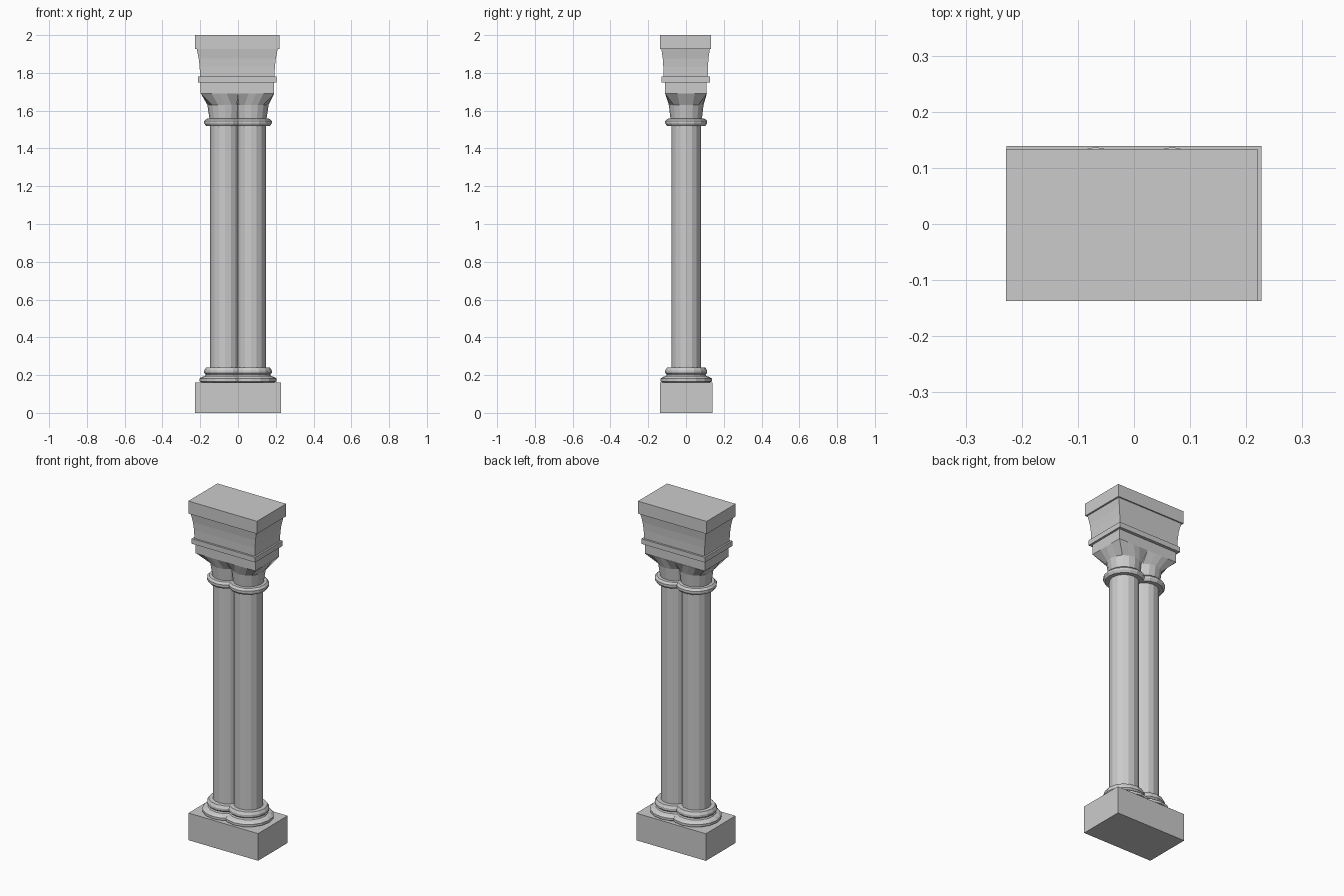
import bpy, bmesh
from math import cos, sin, pi

if "Cube" in bpy.data.objects:
    bpy.data.objects.remove(bpy.data.objects["Cube"])

SIDES = 16
COL_X, COL_Y = 0.068, 0.001


def make_object(name, rings):
    """Skin a stack of equal-length vertex rings and cap both ends."""
    bm = bmesh.new()
    loops = [[bm.verts.new(p) for p in ring] for ring in rings]
    n = len(loops[0])
    for a, b in zip(loops, loops[1:]):
        for i in range(n):
            j = (i + 1) % n
            bm.faces.new((a[i], a[j], b[j], b[i]))
    bm.faces.new(loops[0][::-1])
    bm.faces.new(loops[-1])
    bmesh.ops.recalc_face_normals(bm, faces=bm.faces)
    mesh = bpy.data.meshes.new(name)
    bm.to_mesh(mesh)
    bm.free()
    obj = bpy.data.objects.new(name, mesh)
    bpy.context.collection.objects.link(obj)
    return obj


def rect(cx, cy, hx, hy, z):
    return [(cx - hx, cy - hy, z), (cx + hx, cy - hy, z),
            (cx + hx, cy + hy, z), (cx - hx, cy + hy, z)]


def circle(cx, r, z):
    return [(cx + r * cos(2 * pi * i / SIDES),
             COL_Y + r * sin(2 * pi * i / SIDES), z) for i in range(SIDES)]


def square_ring(cx, hx, hy, z):
    """Rectangle sampled at the same angles as the circle rings."""
    pts = []
    for i in range(SIDES):
        c, s = cos(2 * pi * i / SIDES), sin(2 * pi * i / SIDES)
        k = 1 / max(abs(c), abs(s))
        pts.append((cx + hx * c * k, hy * s * k, z))
    return pts


# Plinth
make_object("plinth", [rect(0, 0.001, 0.227, 0.138, z) for z in (0, 0.16)])

# Twin columns: turned base, shaft and neck ring, then a capital going square
base = [(0.122, 0.16), (0.136, 0.167), (0.136, 0.181), (0.124, 0.19),
        (0.107, 0.195), (0.103, 0.203), (0.111, 0.211), (0.111, 0.224),
        (0.102, 0.239), (0.079, 0.24)]
neck = [(0.079, 1.52), (0.102, 1.52), (0.111, 1.533), (0.111, 1.545),
        (0.100, 1.557), (0.083, 1.558)]
for side, label in ((-1, "left"), (1, "right")):
    cx = side * COL_X
    make_object(label + "_column", [circle(cx, r, z) for r, z in base + neck])
    bell = [circle(cx, 0.083, 1.555), circle(cx + side * 0.002, 0.092, 1.63)]
    bell.append(square_ring(side * 0.097 - 0.002, 0.097, 0.11, 1.69))
    make_object(label + "_capital", bell)

# Impost block: lower block, projecting band, coved flare and top slab
impost = [(0.195, 0.11, 1.69), (0.195, 0.11, 1.75),
          (0.207, 0.128, 1.75), (0.207, 0.128, 1.78),
          (0.197, 0.117, 1.78), (0.199, 0.118, 1.83),
          (0.204, 0.121, 1.875), (0.214, 0.128, 1.926),
          (0.224, 0.1355, 1.926), (0.224, 0.1355, 2.0)]
make_object("impost_block",
            [rect(-0.004, -0.002, hx, hy, z) for hx, hy, z in impost])
